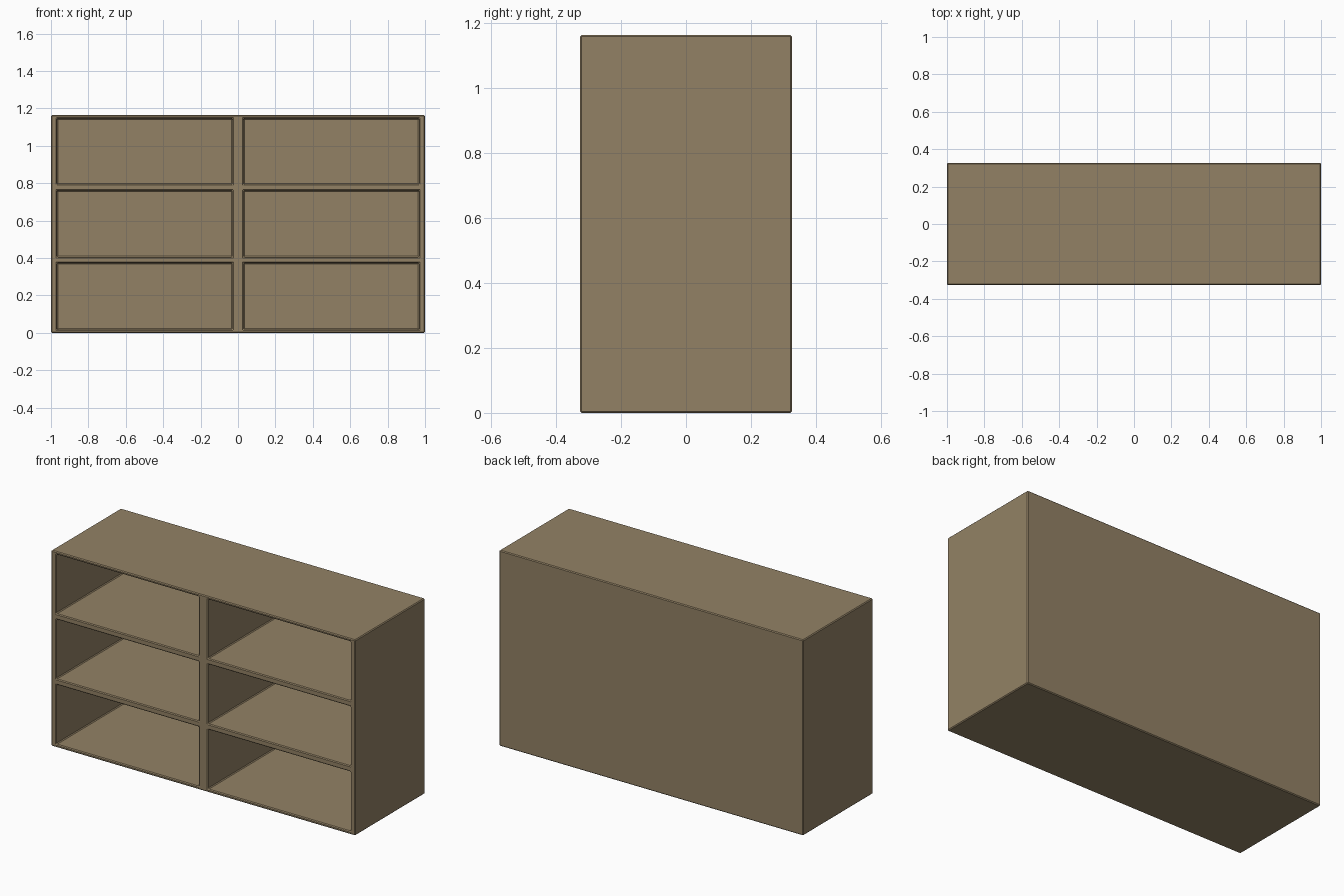
import bpy, bmesh
from mathutils import Vector

if "Cube" in bpy.data.objects:
    bpy.data.objects.remove(bpy.data.objects["Cube"])

HALF_DEPTH = 0.327
BACK_PANEL = 0.02

# Grid lines of the front: odd-numbered gaps are openings
xs = [-1.0, -0.968, -0.03, 0.03, 0.968, 1.0]
zs = [0.0, 0.018, 0.372, 0.406, 0.76, 0.794, 1.146, 1.163]

wood = bpy.data.materials.new("brown_wood")
wood.diffuse_color = (0.29, 0.222, 0.13, 1)
wood.use_nodes = True
wood.node_tree.nodes["Principled BSDF"].inputs["Base Color"].default_value = wood.diffuse_color

bm = bmesh.new()
grid = [[bm.verts.new((x, -HALF_DEPTH, z)) for z in zs] for x in xs]
openings = []
for i in range(len(xs) - 1):
    for j in range(len(zs) - 1):
        f = bm.faces.new((grid[i][j], grid[i + 1][j], grid[i + 1][j + 1], grid[i][j + 1]))
        if i % 2 and j % 2:
            openings.append(f)

# Solid block: extrude a copy of the front to the back
front = bm.faces[:]
res = bmesh.ops.extrude_face_region(bm, geom=front, use_keep_orig=True)
bmesh.ops.translate(bm, vec=Vector((0, 2 * HALF_DEPTH, 0)),
                    verts=[g for g in res["geom"] if isinstance(g, bmesh.types.BMVert)])
bmesh.ops.recalc_face_normals(bm, faces=bm.faces[:])

# Compartments: push each opening in, leaving a thin back panel
for f in bmesh.ops.extrude_discrete_faces(bm, faces=openings)["faces"]:
    bmesh.ops.translate(bm, vec=Vector((0, 2 * HALF_DEPTH - BACK_PANEL, 0)), verts=f.verts[:])

bmesh.ops.dissolve_limit(bm, angle_limit=0.01, verts=bm.verts[:], edges=bm.edges[:])
bmesh.ops.recalc_face_normals(bm, faces=bm.faces[:])

mesh = bpy.data.meshes.new("shelf_cabinet")
bm.to_mesh(mesh)
bm.free()
mesh.materials.append(wood)
cabinet = bpy.data.objects.new("shelf_cabinet", mesh)
bpy.context.collection.objects.link(cabinet)

# Slightly softened edges
bevel = cabinet.modifiers.new("soft_edges", 'BEVEL')
bevel.width = 0.005
bevel.segments = 1
bevel.limit_method = 'ANGLE'
